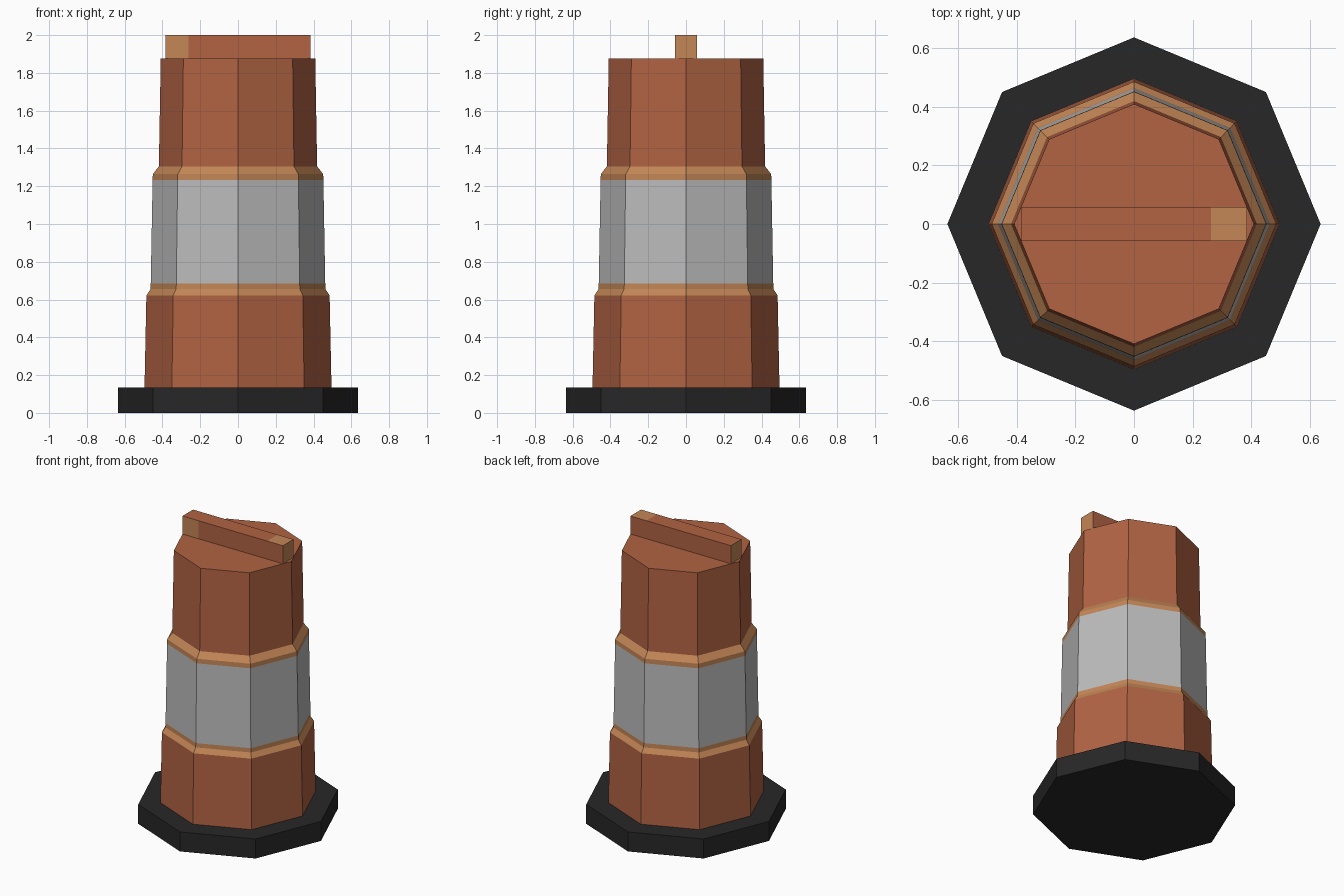
import bpy, bmesh, math

if "Cube" in bpy.data.objects:
    bpy.data.objects.remove(bpy.data.objects["Cube"])


def material(name, rgb):
    # sRGB 0-255 to linear viewport colour
    m = bpy.data.materials.new(name)
    lin = [((c / 255 + 0.055) / 1.055) ** 2.4 for c in rgb]
    m.diffuse_color = (*lin, 1.0)
    m.use_nodes = True
    m.node_tree.nodes["Principled BSDF"].inputs["Base Color"].default_value = m.diffuse_color
    return m


orange = material("burnt_orange", (177, 99, 67))
tan = material("light_orange", (195, 134, 86))
grey = material("reflective_grey", (188, 188, 188))
black = material("black_rubber", (39, 39, 39))


def finish(name, bm, mats):
    bmesh.ops.recalc_face_normals(bm, faces=bm.faces[:])
    me = bpy.data.meshes.new(name)
    bm.to_mesh(me)
    bm.free()
    for m in mats:
        me.materials.append(m)
    ob = bpy.data.objects.new(name, me)
    bpy.context.collection.objects.link(ob)
    return ob


def octagon_stack(name, profile, mats, bands):
    # profile: (radius, z) rings from bottom to top; bands: material per step
    bm = bmesh.new()
    rings = [[bm.verts.new((r * math.cos(i * math.pi / 4), r * math.sin(i * math.pi / 4), z))
              for i in range(8)] for r, z in profile]
    for lo, hi, mat in zip(rings, rings[1:], bands):
        for i in range(8):
            j = (i + 1) % 8
            bm.faces.new((lo[i], lo[j], hi[j], hi[i])).material_index = mat
    bm.faces.new(rings[0][::-1])
    bm.faces.new(rings[-1])
    return finish(name, bm, mats)


# Rubber foot
octagon_stack("base", [(0.636, 0), (0.636, 0.135)], [black], [0])

# Tapered barrel with stepped collars and a grey band
octagon_stack("barrel",
              [(0.495, 0.135), (0.485, 0.622), (0.463, 0.655), (0.462, 0.684),
               (0.452, 1.233), (0.451, 1.264), (0.419, 1.305), (0.409, 1.875)],
              [orange, tan, grey], [0, 1, 1, 2, 1, 1, 0])

# Top handle, cut so the ends carry the lighter patches
bm = bmesh.new()
bmesh.ops.create_cube(bm, size=1)
for v in bm.verts:
    v.co = (v.co.x * 0.77, v.co.y * 0.116, 1.935 + v.co.z * 0.13)
for x in (-0.263, 0.263):
    bmesh.ops.bisect_plane(bm, geom=bm.verts[:] + bm.edges[:] + bm.faces[:],
                           plane_co=(x, 0, 0), plane_no=(1, 0, 0))
bm.normal_update()
for f in bm.faces:
    c, n = f.calc_center_median(), f.normal
    end = abs(n.x) > 0.9
    front_patch = n.y < -0.9 and c.x < -0.263
    top_patch = n.z > 0.9 and c.x > 0.263
    f.material_index = int(end or front_patch or top_patch)
finish("handle", bm, [orange, tan])
